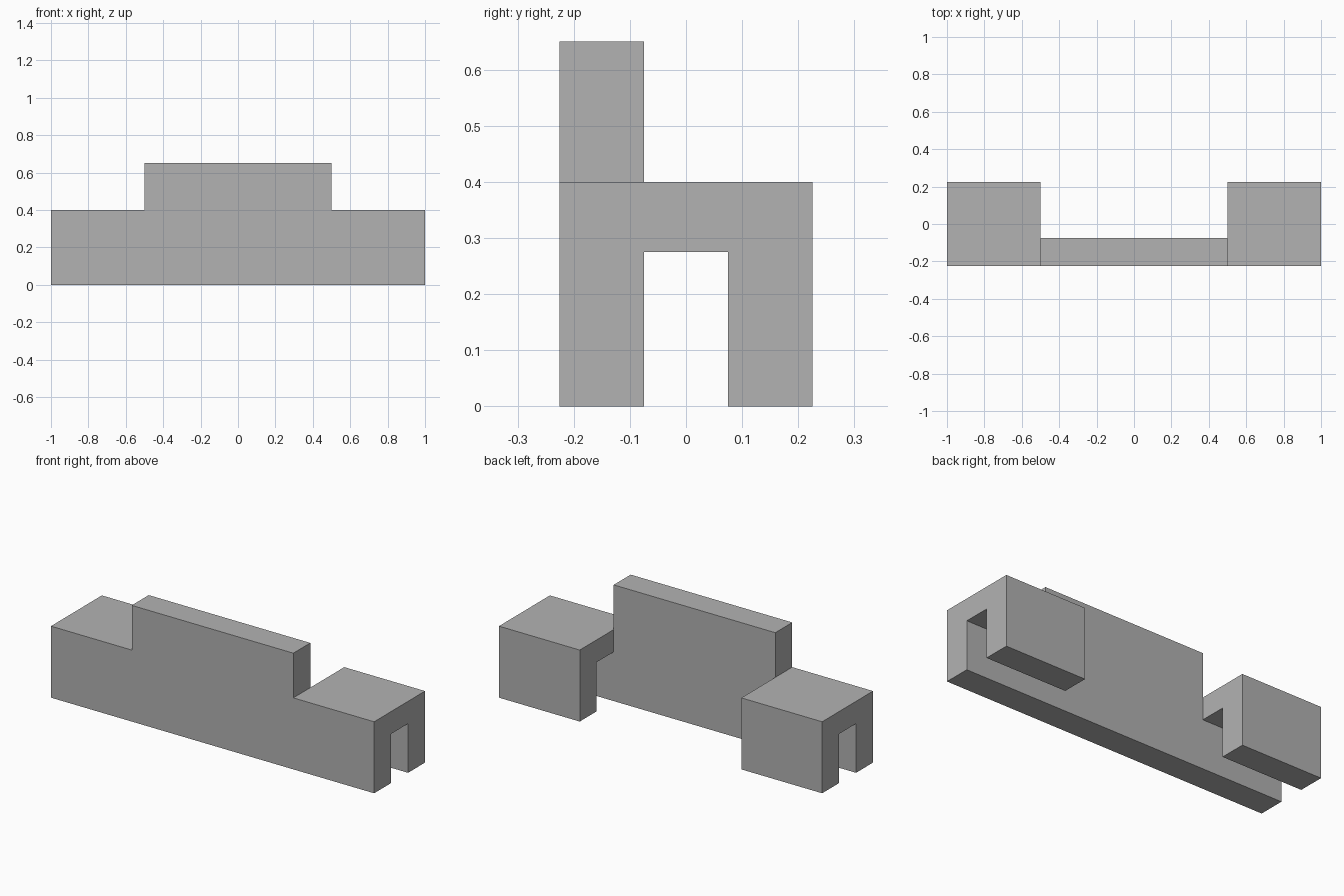
import bpy
import bmesh
from mathutils import Vector

cube = bpy.data.objects.get("Cube")
if cube:
    bpy.data.objects.remove(cube, do_unlink=True)

# Single flat grey material
GREY = (0.448, 0.448, 0.448, 1.0)
grey = bpy.data.materials.new("plain grey")
grey.use_nodes = True
grey.diffuse_color = GREY
grey.node_tree.nodes["Principled BSDF"].inputs["Base Color"].default_value = GREY

HALF_LENGTH = 1.0
HALF_RAISED = 0.5
FRONT, PANEL_BACK, LEG_FRONT, BACK = -0.225, -0.075, 0.075, 0.225
ARCH, SHOULDER, TOP = 0.275, 0.40, 0.65


def extrude_profile(name, points, offset):
    """Make a solid by extruding a closed outline along an offset."""
    bm = bmesh.new()
    face = bm.faces.new([bm.verts.new(p) for p in points])
    result = bmesh.ops.extrude_face_region(bm, geom=[face], use_keep_orig=True)
    moved = [v for v in result["geom"] if isinstance(v, bmesh.types.BMVert)]
    bmesh.ops.translate(bm, verts=moved, vec=Vector(offset))
    bmesh.ops.recalc_face_normals(bm, faces=bm.faces)
    mesh = bpy.data.meshes.new(name)
    bm.to_mesh(mesh)
    bm.free()
    mesh.materials.append(grey)
    obj = bpy.data.objects.new(name, mesh)
    bpy.context.collection.objects.link(obj)
    return obj


# Front panel with a raised middle
half = [(HALF_LENGTH, 0), (HALF_LENGTH, SHOULDER), (HALF_RAISED, SHOULDER), (HALF_RAISED, TOP)]
outline = half + [(-x, z) for x, z in reversed(half)]
extrude_profile("front_panel", [(x, FRONT, z) for x, z in outline],
                (0, PANEL_BACK - FRONT, 0))

# Hook at each end: a top slab with a hanging back leg
hook = [(PANEL_BACK, ARCH), (PANEL_BACK, SHOULDER), (BACK, SHOULDER),
        (BACK, 0), (LEG_FRONT, 0), (LEG_FRONT, ARCH)]
for side, sign in (("left", 1), ("right", -1)):
    extrude_profile(f"{side}_hook", [(sign * HALF_RAISED, y, z) for y, z in hook],
                    (sign * (HALF_LENGTH - HALF_RAISED), 0, 0))
